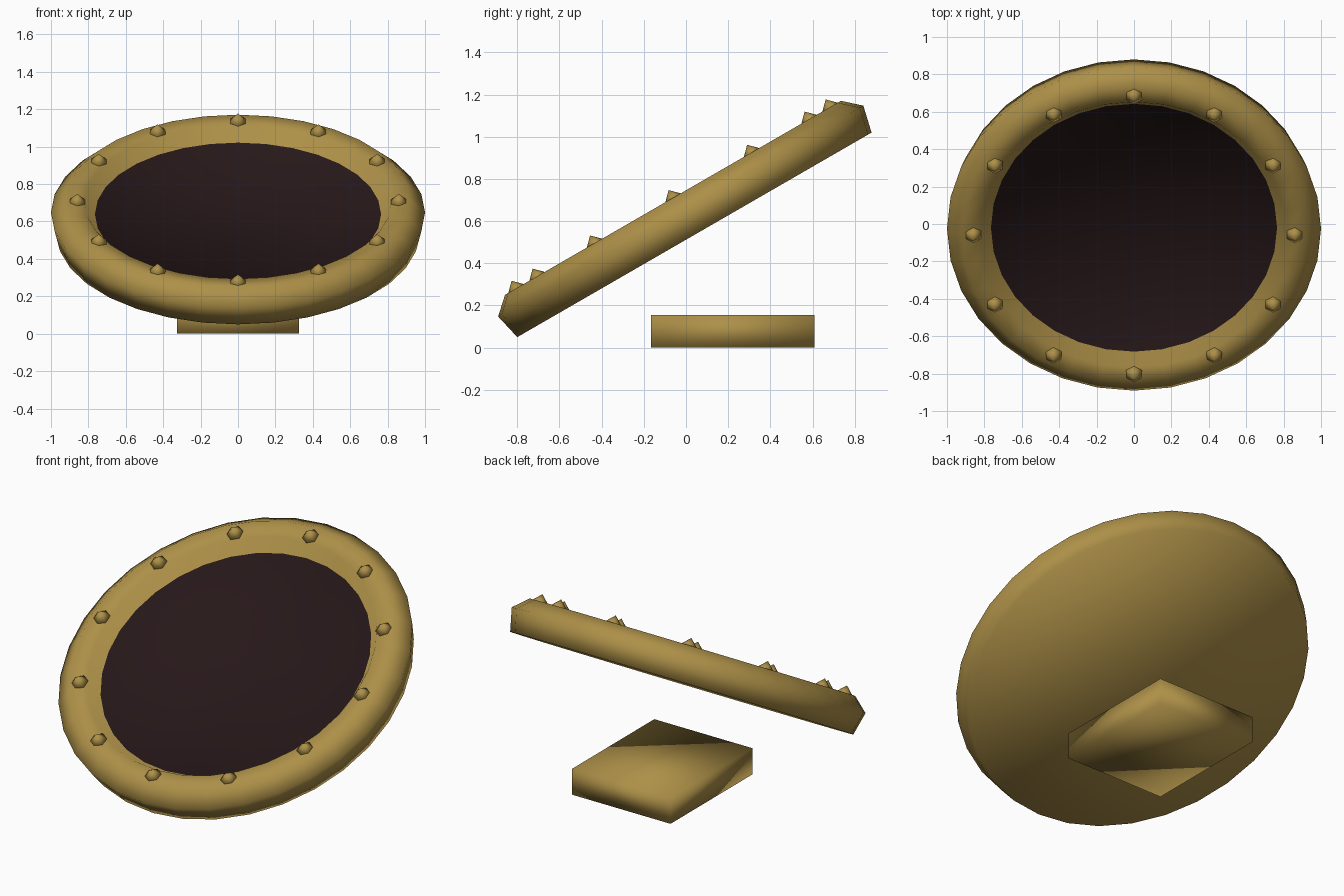
import bpy, bmesh, math
from mathutils import Matrix, Vector

if "Cube" in bpy.data.objects:
    bpy.data.objects.remove(bpy.data.objects["Cube"])

TILT = Matrix.Translation((0, 0.04, 0.535)) @ Matrix.Rotation(math.radians(30), 4, 'X')


def material(name, rgb):
    m = bpy.data.materials.new(name)
    m.diffuse_color = (*rgb, 1)
    m.use_nodes = True
    m.node_tree.nodes["Principled BSDF"].inputs["Base Color"].default_value = m.diffuse_color
    return m


gold = material("aged_gold", (0.42, 0.28, 0.065))
dark = material("dark_glass", (0.02, 0.009, 0.01))


def finish(name, bm, mats, matrix=Matrix()):
    bmesh.ops.recalc_face_normals(bm, faces=bm.faces)
    bm.transform(matrix)
    for f in bm.faces:
        f.smooth = True
    me = bpy.data.meshes.new(name)
    bm.to_mesh(me)
    bm.free()
    for m in mats:
        me.materials.append(m)
    ob = bpy.data.objects.new(name, me)
    bpy.context.collection.objects.link(ob)
    return ob


# Tilted round frame with inset dark face, one turned profile (radius, height)
SIDES = 32
profile = [(0.765, 0.12), (0.82, 0.195), (0.92, 0.203), (1.0, 0.13), (0.97, 0.0)]
bm = bmesh.new()
rings = []
for r, h in profile:
    rings.append([bm.verts.new((r * math.cos(i * math.tau / SIDES),
                                r * math.sin(i * math.tau / SIDES), h))
                  for i in range(SIDES)])
face_centre = bm.verts.new((0, 0, 0.11))
back_centre = bm.verts.new((0, 0, 0))
for i in range(SIDES):
    j = (i + 1) % SIDES
    for a, b in zip(rings, rings[1:]):
        bm.faces.new((a[i], a[j], b[j], b[i]))
    bm.faces.new((face_centre, rings[0][i], rings[0][j])).material_index = 1
    bm.faces.new((back_centre, rings[-1][j], rings[-1][i]))
finish("mirror_disc", bm, [gold, dark], TILT)

# Twelve pointed six-sided studs around the rim
for k in range(12):
    a = k * math.tau / 12
    bm = bmesh.new()
    bmesh.ops.create_uvsphere(bm, u_segments=6, v_segments=2, radius=0.049)
    place = Matrix.Translation((0.86 * math.cos(a), 0.86 * math.sin(a), 0.196))
    finish(f"rim_stud_{k + 1}", bm, [gold], TILT @ place)

# Flat block foot under the disc
bm = bmesh.new()
bmesh.ops.create_cube(bm, size=1)
finish("foot_block", bm, [gold],
       Matrix.Translation((0, 0.2225, 0.0775)) @ Matrix.Diagonal((0.65, 0.775, 0.155, 1)))
